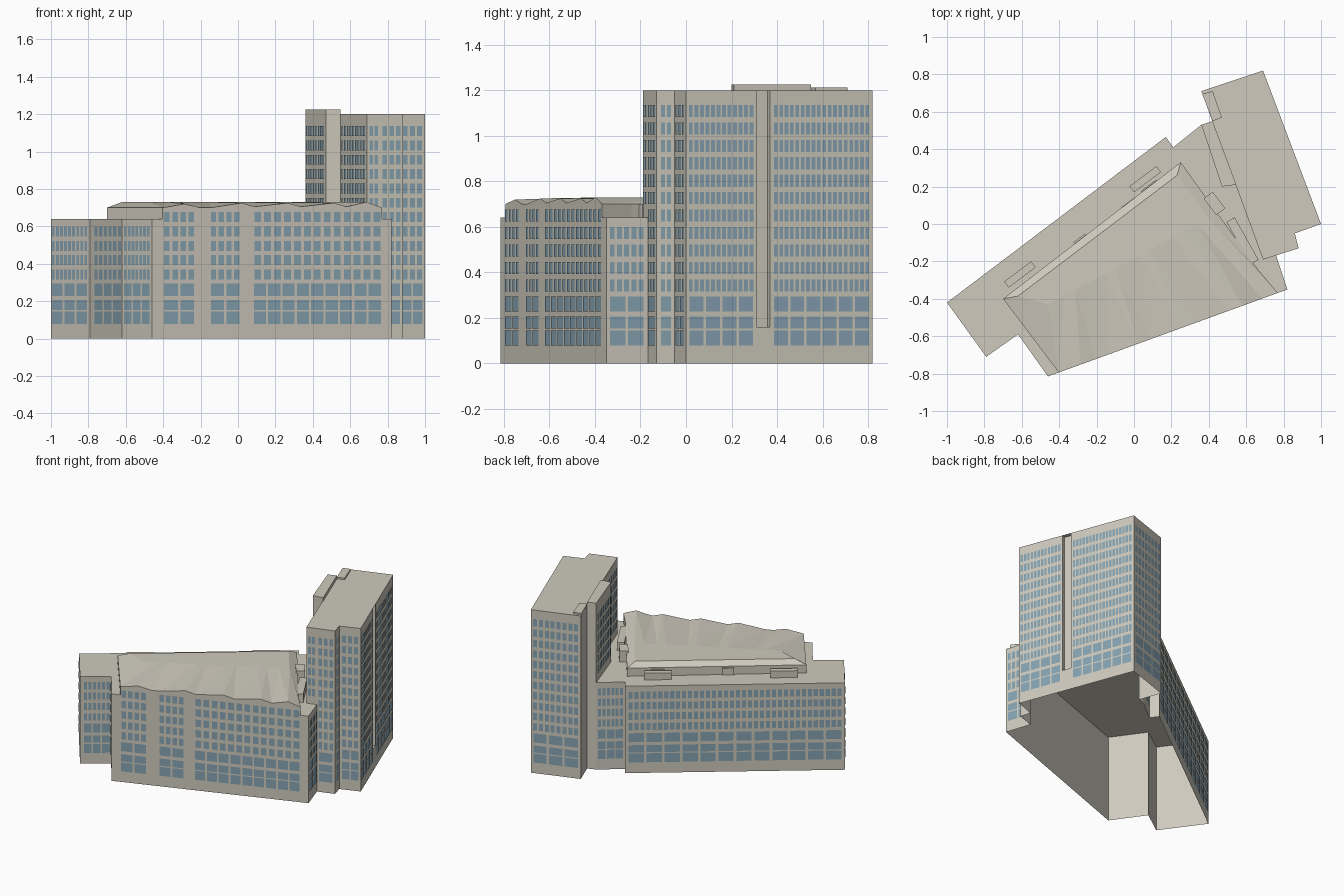
import bpy
from mathutils import Vector

if "Cube" in bpy.data.objects:
    bpy.data.objects.remove(bpy.data.objects["Cube"])


def material(name, rgb):
    m = bpy.data.materials.new(name)
    m.diffuse_color = (*rgb, 1)
    m.use_nodes = True
    m.node_tree.nodes["Principled BSDF"].inputs["Base Color"].default_value = m.diffuse_color
    return m


STONE = material("stone", (0.62, 0.59, 0.51))
GLASS = material("glass", (0.24, 0.37, 0.45))
LOW, HIGH, ANNEX = 0.64, 1.20, 1.225


def mesh(name, faces, mat=STONE):
    """Build an object from a list of faces, each a list of 3D points."""
    verts, index, polys = [], {}, []
    for f in faces:
        ids = []
        for p in f:
            key = tuple(round(c, 5) for c in p)
            if key not in index:
                index[key] = len(verts)
                verts.append(key)
            ids.append(index[key])
        polys.append(ids)
    me = bpy.data.meshes.new(name)
    me.from_pydata(verts, [], polys)
    me.materials.append(mat)
    ob = bpy.data.objects.new(name, me)
    bpy.context.collection.objects.link(ob)
    return ob


def lerp(p, q, t):
    return tuple(a + (b - a) * t for a, b in zip(p, q))


def at(p, z):
    return (p[0], p[1], z)


def wall(p, q, z0, z1):
    return [at(p, z0), at(q, z0), at(q, z1), at(p, z1)]


def prism(pts, z0, z1):
    """Side walls and top of an upright block, open below."""
    n = len(pts)
    return [wall(pts[i], pts[(i + 1) % n], z0, z1) for i in range(n)] + [[at(p, z1) for p in pts]]


def windows(p, q, t0, t1, small, large, rows):
    """Glass panes just proud of the wall p-q between fractions t0 and t1."""
    d = Vector((q[0] - p[0], q[1] - p[1]))
    off = Vector((d.y, -d.x)).normalized() * 0.003
    bands = [(0.316 + 0.0767 * k, 0.369 + 0.0767 * k, small, 0.68) for k in rows]
    if large:
        bands += [(a, b, large, 0.85) for a, b in ((0.079, 0.145), (0.153, 0.206), (0.228, 0.294))]
    out = []
    for z0, z1, n, fill in bands:
        step = (t1 - t0) / n
        for i in range(n):
            c = t0 + (i + 0.5) * step
            a = Vector(lerp(p, q, c - step * fill / 2)) + off
            b = Vector(lerp(p, q, c + step * fill / 2)) + off
            out.append(wall(a, b, z0, z1))
    return out


# Plan corners, counter-clockwise
west, west_s, notch = (-1, -0.42), (-0.79, -0.71), (-0.62, -0.59)
front_l, front_r, join = (-0.46, -0.815), (0.82, -0.35), (0.76, -0.168)
t_sw, t_s, t_step, t_se = (0.69, -0.19), (0.88, -0.13), (0.86, -0.05), (1, 0)
t_ne, t_nw, north, north_in = (0.69, 0.82), (0.36, 0.71), (0.17, 0.465), (0.21, 0.41)
a_ne, a_nw, a_sw, a_se = (0.42, 0.55), (0.36, 0.53), (0.47, 0.20), (0.547, 0.21)

# Low building: outer walls and flat roof, open underneath
low_path = [a_nw, north_in, north, west, west_s, notch, front_l, front_r, join]
low = [wall(p, q, 0, LOW) for p, q in zip(low_path, low_path[1:])]
low.append([at(p, LOW) for p in low_path + [t_sw, a_se, a_sw]])
mesh("low_building", low)

# Tower: outer walls with an upright groove on the east side
g0, g1 = lerp(t_se, t_ne, 0.378), lerp(t_se, t_ne, 0.451)
inward = (-0.028, -0.011)
h0, h1 = [(g[0] + inward[0], g[1] + inward[1]) for g in (g0, g1)]
GROOVE = 0.16
tower = [wall(join, t_s, 0, HIGH), wall(t_s, t_step, 0, HIGH), wall(t_step, t_se, 0, HIGH),
         wall(t_se, g0, 0, HIGH), wall(g0, g1, 0, GROOVE), wall(g1, t_ne, 0, HIGH),
         wall(g0, h0, GROOVE, HIGH), wall(h0, h1, GROOVE, HIGH), wall(h1, g1, GROOVE, HIGH),
         [at(p, GROOVE) for p in (g0, g1, h1, h0)],
         wall(t_ne, t_nw, 0, HIGH), wall(t_nw, a_ne, 0, HIGH),
         wall(a_ne, a_se, LOW, HIGH), wall(a_se, t_sw, LOW, HIGH), wall(t_sw, join, LOW, HIGH),
         [at(p, HIGH) for p in (t_sw, t_s, t_step, t_se, t_ne, t_nw)]]
mesh("tower", tower)

# Annex on the tower's west side, and the thin slab behind it
mesh("tower_annex", [wall(a_ne, a_nw, 0, ANNEX), wall(a_nw, a_sw, LOW, ANNEX),
                     wall(a_sw, a_se, LOW, ANNEX), wall(a_se, a_ne, HIGH, ANNEX),
                     [at(p, ANNEX) for p in (a_ne, a_nw, a_sw, a_se)]])
mesh("tower_roof_slab", prism([a_ne, (0.47, 0.57), (0.42, 0.71), (0.365, 0.695)], HIGH, 1.212))

# Raised upper storey with a folded roof along the front
EAVE, TOP = 0.70, 0.73
A, D, E = (-0.70, -0.40), (0.66, -0.24), (0.25, 0.33)
B, C = lerp(front_l, front_r, 0.045), lerp(front_l, front_r, 0.96)
Ai, Ei, R0, R1 = (-0.62, -0.385), (0.23, 0.26), (-0.46, -0.43), (0.40, 0.03)
fold_t = [0, 0.1, 0.17, 0.22, 0.36, 0.42, 0.57, 0.63, 0.78, 0.84, 0.93, 1]
fold_z = [0.70, 0.72, 0.70, 0.70, 0.725, 0.705, 0.725, 0.705, 0.725, 0.705, 0.73, 0.70]
f = [at(lerp(B, C, t), z) for t, z in zip(fold_t, fold_z)]
r = [at(lerp(R0, R1, t), TOP) for t in fold_t]
upper = [wall(C, D, LOW, EAVE), wall(D, E, LOW, EAVE), wall(E, A, LOW, EAVE), wall(A, B, LOW, EAVE)]
upper.append([at(B, LOW), at(C, LOW)] + f[::-1])
for i in range(len(f) - 1):
    upper += [[f[i], f[i + 1], r[i + 1]], [f[i], r[i + 1], r[i]]]
Az, Dz, Ez, Aiz, Eiz = at(A, EAVE), at(D, EAVE), at(E, EAVE), at(Ai, TOP), at(Ei, TOP)
upper += [[Az, f[0], r[0], Aiz], [f[-1], Dz, r[-1]], [Dz, Ez, Eiz, r[-1]],
          [Ez, Az, Aiz, Eiz], [Aiz] + r + [Eiz]]
mesh("upper_storey", upper)


# Small rooftop boxes lying along the long north wall
def roof_box(name, cx, cy, length, width, top, direction=(0.80, 0.60)):
    u = Vector(direction).normalized() * length / 2
    v = Vector((-u.y, u.x)).normalized() * width / 2
    c = Vector((cx, cy))
    mesh(name, prism([c - u - v, c + u - v, c + u + v, c - u + v], LOW, top))


for i, (cx, cy, ln) in enumerate([(-0.61, -0.27, 0.18), (-0.28, -0.09, 0.08), (-0.12, 0.02, 0.09),
                                  (-0.02, 0.10, 0.09), (0.06, 0.24, 0.18), (0.09, 0.19, 0.10)]):
    roof_box(f"roof_box_{i + 1}", cx, cy, ln, 0.04, 0.69)
roof_box("roof_plant", 0.43, 0.11, 0.11, 0.06, 0.72, (0.6, -0.8))
roof_box("roof_duct", 0.58, -0.09, 0.26, 0.05, 0.70, (0.45, -0.8))

# Windows of the low building
four, five, full, high = range(4), range(5), range(11), range(5, 11)
panes = []
for args in [(north, west, 0.01, 0.99, 36, 12, four),
             (west, west_s, 0.02, 0.95, 9, 3, four),
             (west_s, notch, 0.10, 0.98, 6, 3, four),
             (notch, front_l, 0.06, 0.96, 7, 3, four),
             (front_l, front_r, 0.045, 0.18, 4, 2, five),
             (front_l, front_r, 0.24, 0.37, 4, 2, five),
             (front_l, front_r, 0.42, 0.96, 13, 9, five),
             (front_r, join, 0.05, 0.92, 5, 2, four),
             (a_nw, north_in, 0.04, 0.96, 6, 3, four)]:
    panes += windows(*args)
mesh("low_building_windows", panes, GLASS)

# Windows of the tower and annex
panes = []
for args in [(t_se, t_ne, 0.01, 0.365, 12, 4, full),
             (t_se, t_ne, 0.465, 0.985, 18, 6, full),
             (t_ne, t_nw, 0.03, 0.97, 8, 3, full),
             (join, t_s, 0.05, 0.95, 3, 1, full),
             (t_s, t_step, 0.2, 0.85, 2, 1, full),
             (t_step, t_se, 0.1, 0.92, 3, 2, full),
             (t_sw, join, 0.1, 0.9, 2, 0, high),
             (a_se, t_sw, 0.04, 0.96, 9, 0, high),
             (a_nw, a_sw, 0.04, 0.96, 8, 0, high)]:
    panes += windows(*args)
mesh("tower_windows", panes, GLASS)
